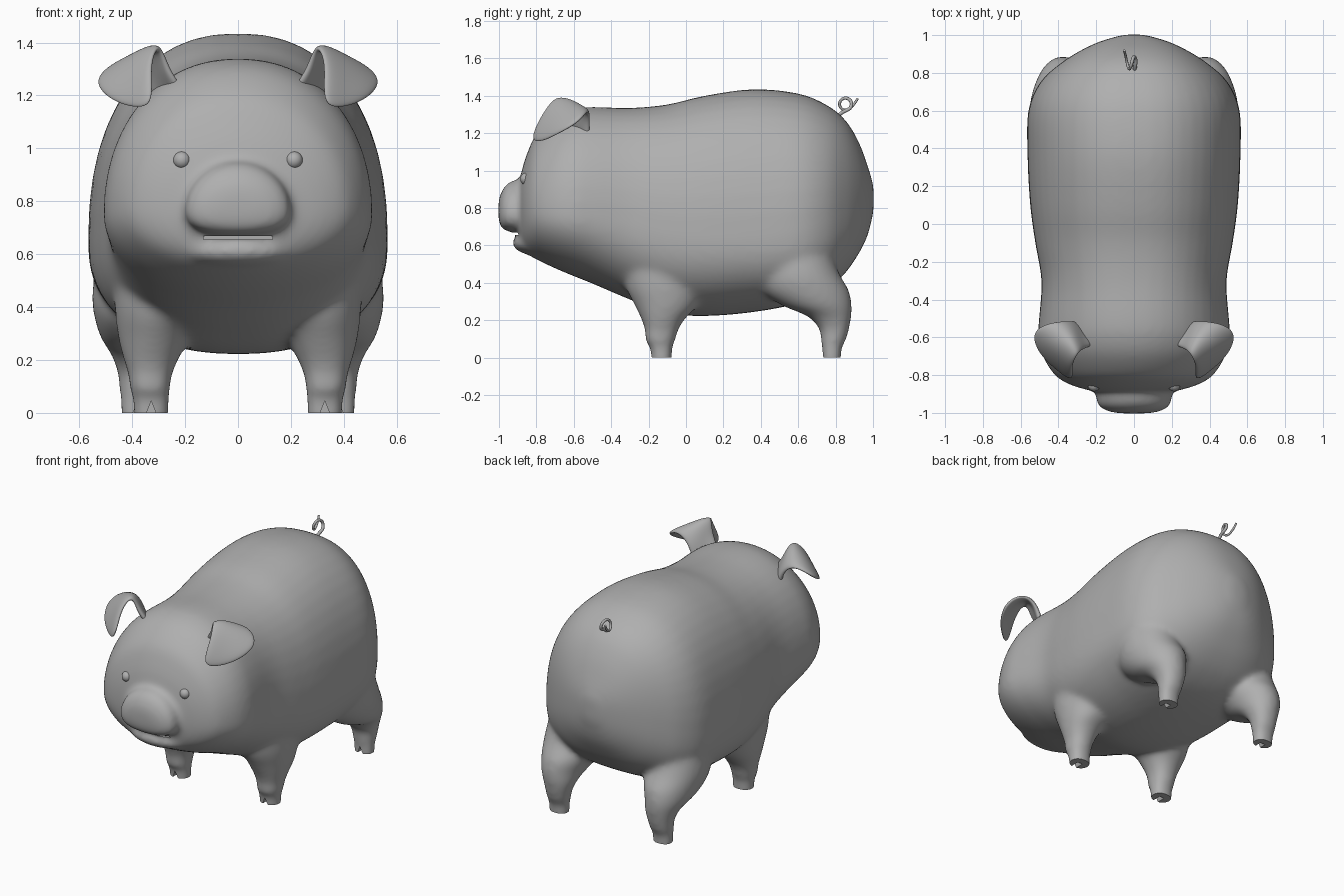
import bpy, bmesh, math
from mathutils import Vector

if "Cube" in bpy.data.objects:
    bpy.data.objects.remove(bpy.data.objects["Cube"])

grey = bpy.data.materials.new("matte_grey")
grey.diffuse_color = (0.43, 0.43, 0.43, 1)
grey.use_nodes = True
grey.node_tree.nodes["Principled BSDF"].inputs["Base Color"].default_value = grey.diffuse_color


def finish(bm, name):
    bmesh.ops.recalc_face_normals(bm, faces=bm.faces)
    me = bpy.data.meshes.new(name)
    bm.to_mesh(me)
    bm.free()
    ob = bpy.data.objects.new(name, me)
    me.materials.append(grey)
    bpy.context.collection.objects.link(ob)
    return ob


def loft(bm, rings):
    """Skin a list of equal point rings and cap both ends."""
    rows = [[bm.verts.new(p) for p in r] for r in rings]
    n = len(rows[0])
    for a, b in zip(rows, rows[1:]):
        for i in range(n):
            j = (i + 1) % n
            bm.faces.new((a[i], a[j], b[j], b[i]))
    bm.faces.new(rows[0])
    bm.faces.new(rows[-1])


def dense(rows, n=4):
    """Catmull-Rom interpolation between stations."""
    out = []
    for i in range(len(rows) - 1):
        p0, p1, p2, p3 = (rows[max(0, i - 1)], rows[i], rows[i + 1],
                          rows[min(len(rows) - 1, i + 2)])
        for k in range(n):
            t = k / n
            out.append([0.5 * (2 * b + (c - a) * t + (2 * a - 5 * b + 4 * c - d) * t * t
                               + (3 * b - a - 3 * c + d) * t ** 3)
                        for a, b, c, d in zip(p0, p1, p2, p3)])
    out.append(list(rows[-1]))
    return out


def power(v, e):
    return math.copysign(abs(v) ** e, v)


def ramp(y, y0, y1, a, b):
    t = min(1, max(0, (y - y0) / (y1 - y0)))
    return a + (b - a) * t


def barrel_ring(y, zb, zt, w, zw, e_top, e_low, n=48):
    """Cross-section across x/z with its widest point at height zw."""
    pts = []
    for i in range(n):
        a = math.tau * i / n
        e = e_top if math.sin(a) > 0 else e_low
        s = power(math.sin(a), e)
        pts.append((w * power(math.cos(a), e), y, zw + s * (zt - zw if s > 0 else zw - zb)))
    return pts


def trunk_ring(y, *r):
    # rounder at the head, boxier under the rump
    e_low = ramp(y, -.6, -.2, 1.0, .87) if y < .2 else ramp(y, .3, .7, .87, .76)
    return barrel_ring(y, *r, ramp(y, -.75, -.3, .98, .87), e_low)


def leg_ring(side, z, x0, x1, y0, y1, n=32):
    e = ramp(z, .1, .3, .87, 1)
    return [(side * ((x0 + x1) / 2 + (x1 - x0) / 2 * power(math.cos(math.tau * i / n), e)),
             (y0 + y1) / 2 + (y1 - y0) / 2 * power(math.sin(math.tau * i / n), e), z)
            for i in range(n)]


def box(bm, x0, x1, y0, y1, z0, z1):
    loft(bm, [[(x0, y, z0), (x1, y, z0), (x1, y, z1), (x0, y, z1)] for y in (y0, y1)])


# stations: y, bottom, top, half width, height of widest point
TRUNK = [(-.90, .64, .87, .13, .77), (-.88, .59, .99, .24, .77), (-.85, .555, 1.09, .34, .77),
         (-.80, .525, 1.195, .42, .77), (-.70, .477, 1.288, .483, .76), (-.60, .435, 1.33, .508, .75),
         (-.50, .395, 1.34, .503, .74), (-.30, .31, 1.335, .49, .70), (-.10, .238, 1.353, .523, .65),
         (.10, .222, 1.40, .55, .63), (.36, .243, 1.435, .564, .63), (.60, .29, 1.412, .56, .66),
         (.75, .36, 1.352, .497, .70), (.85, .45, 1.272, .39, .75), (.92, .55, 1.16, .28, .80),
         (.97, .65, 1.03, .17, .84), (1.003, .78, .92, .05, .85)]
SNOUT = [(-.78, .68, .965, .19, .77), (-.87, .675, .955, .193, .77), (-.93, .67, .945, .20, .76),
         (-.965, .68, .922, .187, .76), (-.99, .695, .88, .145, .76), (-1.003, .74, .84, .08, .775)]
# stations: z, inner x, outer x, front y, back y
FRONT_LEG = [(-.04, .262, .395, -.187, -.073), (.05, .26, .397, -.192, -.073),
             (.09, .256, .409, -.219, -.058), (.14, .25, .414, -.219, -.043),
             (.20, .226, .432, -.237, -.01), (.28, .185, .452, -.275, .06),
             (.40, .14, .466, -.33, .10), (.60, .15, .462, -.34, .08)]
HIND_LEG = [(-.04, .313, .444, .728, .83), (.05, .311, .446, .728, .832), (.09, .303, .449, .72, .855),
            (.15, .29, .455, .713, .872), (.22, .265, .48, .65, .885), (.28, .24, .518, .51, .887),
            (.36, .20, .543, .40, .872), (.45, .20, .552, .39, .82), (.60, .22, .53, .43, .76)]

# body: trunk, snout, lip and legs fused into one skin
bm = bmesh.new()
loft(bm, [trunk_ring(*r) for r in dense(TRUNK)])
loft(bm, [barrel_ring(*r, 1.0, .8) for r in dense(SNOUT)])
lip = bmesh.ops.create_uvsphere(bm, u_segments=32, v_segments=16, radius=1)["verts"]
for v in lip:
    v.co = Vector((v.co.x * .22, v.co.y * .13 - .80, v.co.z * .065 + .612))
for side in (-1, 1):
    for leg in (FRONT_LEG, HIND_LEG):
        loft(bm, [leg_ring(side, *r) for r in dense(leg)])
body = finish(bm, "body")

# cutters: ground plane, then mouth slit and hoof clefts
bm = bmesh.new()
box(bm, -2, 2, -2, 2, -1, 0)
ground_cutter = finish(bm, "ground_cutter")
bm = bmesh.new()
box(bm, -.13, .13, -1.1, -.88, .656, .668)
for side in (-1, 1):
    for x, y0, y1 in ((.328, -.3, -.125), (.379, .65, .78)):
        loft(bm, [[(side * x - .026, y, -.02), (side * x + .026, y, -.02), (side * x, y, .045)]
                  for y in (y0, y1)])
detail_cutter = finish(bm, "detail_cutter")

m = body.modifiers.new("fuse", "REMESH")
m.mode, m.voxel_size = "VOXEL", 0.014
m = body.modifiers.new("soften", "SMOOTH")
m.factor, m.iterations = 0.5, 26
for cutter in (ground_cutter, detail_cutter):
    cutter.hide_render = True
    m = body.modifiers.new("cut", "BOOLEAN")
    m.operation, m.object, m.solver = "DIFFERENCE", cutter, "EXACT"

# ears: folded sheets, rows run from root to tip, columns from front to back
EAR = [[(.20, -.64, 1.22), (.25, -.59, 1.20), (.28, -.55, 1.18), (.31, -.52, 1.14)],
       [(.265, -.66, 1.29), (.29, -.61, 1.29), (.31, -.56, 1.28), (.335, -.515, 1.25)],
       [(.295, -.68, 1.41), (.325, -.63, 1.41), (.36, -.57, 1.365), (.40, -.515, 1.32)],
       [(.335, -.76, 1.32), (.39, -.70, 1.33), (.45, -.62, 1.33), (.485, -.53, 1.31)],
       [(.31, -.845, 1.15), (.41, -.775, 1.145), (.505, -.69, 1.19), (.545, -.58, 1.255)]]
parts = [body]
for side, label in ((-1, "left"), (1, "right")):
    bm = bmesh.new()
    grid = [[bm.verts.new((side * x, y, z)) for x, y, z in row] for row in EAR]
    for a, b in zip(grid, grid[1:]):
        for i in range(3):
            bm.faces.new((a[i], a[i + 1], b[i + 1], b[i]))
    ear = finish(bm, label + "_ear")
    m = ear.modifiers.new("thickness", "SOLIDIFY")
    m.thickness, m.offset = 0.034, 0
    m = ear.modifiers.new("round", "SUBSURF")
    m.levels = m.render_levels = 3
    parts.append(ear)

    # eyes
    bm = bmesh.new()
    bmesh.ops.create_uvsphere(bm, u_segments=24, v_segments=16, radius=.033)
    eye = finish(bm, label + "_eye")
    eye.location = (side * .212, -.853, .955)
    parts.append(eye)

# curly tail
path = [(0, .80, 1.28), (.005, .83, 1.31)]
for i in range(13):
    a = math.radians(-70 + i * 29)
    path.append((.01 - .004 * i, .853 + .033 * math.cos(a), 1.355 + .033 * math.sin(a)))
path += [(-.045, .895, 1.345), (-.052, .918, 1.385)]
cu = bpy.data.curves.new("tail", "CURVE")
cu.dimensions = "3D"
cu.bevel_depth, cu.bevel_resolution, cu.use_fill_caps = .009, 3, True
sp = cu.splines.new("NURBS")
sp.points.add(len(path) - 1)
for i, (pt, co) in enumerate(zip(sp.points, path)):
    pt.co = (*co, 1)
    pt.radius = 1.15 - .45 * i / len(path)
sp.use_endpoint_u, sp.order_u, sp.resolution_u = True, 3, 4
cu.materials.append(grey)
tail = bpy.data.objects.new("tail", cu)
bpy.context.collection.objects.link(tail)
parts.append(tail)

# apply everything and shade smooth
bpy.ops.object.select_all(action="DESELECT")
for ob in parts:
    ob.select_set(True)
bpy.context.view_layer.objects.active = body
bpy.ops.object.convert(target="MESH")
bpy.ops.object.shade_smooth_by_angle(angle=math.radians(40))
for cutter in (ground_cutter, detail_cutter):
    bpy.data.objects.remove(cutter)
